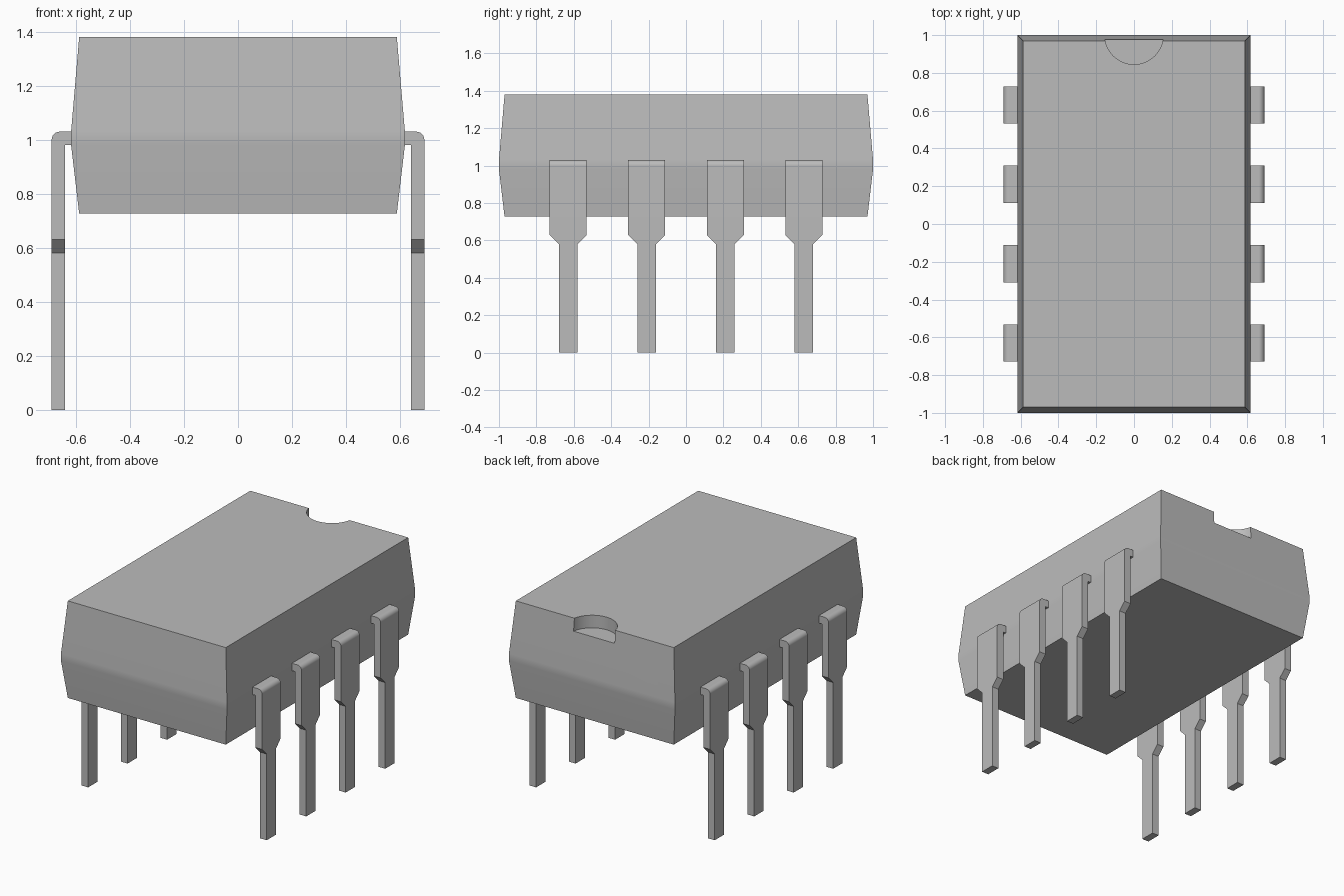
import bpy
import bmesh
import math
from mathutils import Vector

if "Cube" in bpy.data.objects:
    bpy.data.objects.remove(bpy.data.objects["Cube"], do_unlink=True)

# One plain grey for everything
GREY = (0.5, 0.5, 0.5, 1.0)
grey = bpy.data.materials.new("plain_grey")
grey.use_nodes = True
grey.diffuse_color = GREY
grey.node_tree.nodes["Principled BSDF"].inputs["Base Color"].default_value = GREY


def make_object(name, bm):
    bmesh.ops.recalc_face_normals(bm, faces=bm.faces)
    mesh = bpy.data.meshes.new(name)
    bm.to_mesh(mesh)
    bm.free()
    mesh.materials.append(grey)
    obj = bpy.data.objects.new(name, mesh)
    bpy.context.collection.objects.link(obj)
    return obj


def activate(obj):
    bpy.ops.object.select_all(action="DESELECT")
    obj.select_set(True)
    bpy.context.view_layer.objects.active = obj


def smooth(obj):
    activate(obj)
    bpy.ops.object.shade_smooth_by_angle(angle=math.radians(30))
    weighted = obj.modifiers.new("weighted_normals", "WEIGHTED_NORMAL")
    weighted.keep_sharp = True


# Body: stacked rectangles, widest at the waist band
TOP = 1.38
bm = bmesh.new()
rings = []
for z, inset in ((0.727, 0.03), (0.98, 0.0), (1.03, 0.0), (TOP, 0.03)):
    hx, hy = 0.618 - inset, 1.0 - inset
    rings.append([bm.verts.new((sx * hx, sy * hy, z))
                  for sx, sy in ((-1, -1), (1, -1), (1, 1), (-1, 1))])
for low, high in zip(rings, rings[1:]):
    for i in range(4):
        j = (i + 1) % 4
        bm.faces.new((low[i], low[j], high[j], high[i]))
bm.faces.new(rings[0])
bm.faces.new(rings[-1])
body = make_object("body", bm)

# Half-round notch in the top edge at the back
bm = bmesh.new()
bmesh.ops.create_cone(bm, cap_ends=True, segments=48, radius1=0.155,
                      radius2=0.155, depth=0.17)
bmesh.ops.translate(bm, verts=bm.verts, vec=(0, 1.0, TOP))
cutter = make_object("notch_cutter", bm)
cutter.hide_render = True
cut = body.modifiers.new("notch", "BOOLEAN")
cut.operation = "DIFFERENCE"
cut.solver = "EXACT"
cut.object = cutter
activate(body)
bpy.ops.object.modifier_apply(modifier=cut.name)
bpy.data.objects.remove(cutter, do_unlink=True)
smooth(body)


# Pins: bent strip with a rounded shoulder, tapering to a narrow leg
def make_pin(name, y):
    outer, inner, radius, width = 0.69, 0.64, 0.03, 0.198
    outline = [(0.56, 0.98), (inner, 0.98), (inner, 0.63), (outer, 0.63)]
    for i in range(7):
        a = math.pi / 2 * i / 6
        outline.append((outer - radius + radius * math.cos(a),
                        1.03 - radius + radius * math.sin(a)))
    outline.append((0.56, 1.03))

    bm = bmesh.new()
    side = bm.faces.new([bm.verts.new((x, y - width / 2, z)) for x, z in outline])
    grown = bmesh.ops.extrude_face_region(bm, geom=[side], use_keep_orig=True)
    moved = [v for v in grown["geom"] if isinstance(v, bmesh.types.BMVert)]
    bmesh.ops.translate(bm, verts=moved, vec=(0, width, 0))
    bmesh.ops.recalc_face_normals(bm, faces=bm.faces)

    face = min(bm.faces, key=lambda f: f.calc_center_median().z)
    for z, half in ((0.58, 0.05), (0.0, 0.05)):
        face = bmesh.ops.extrude_discrete_faces(bm, faces=[face])["faces"][0]
        for v in face.verts:
            v.co = Vector((v.co.x, y + math.copysign(half, v.co.y - y), z))
    pin = make_object(name, bm)
    mirror = pin.modifiers.new("mirror", "MIRROR")
    mirror.use_axis = (True, False, False)
    smooth(pin)


for n, y in enumerate((-0.63, -0.21, 0.21, 0.63), start=1):
    make_pin(f"pin_pair_{n}", y)
